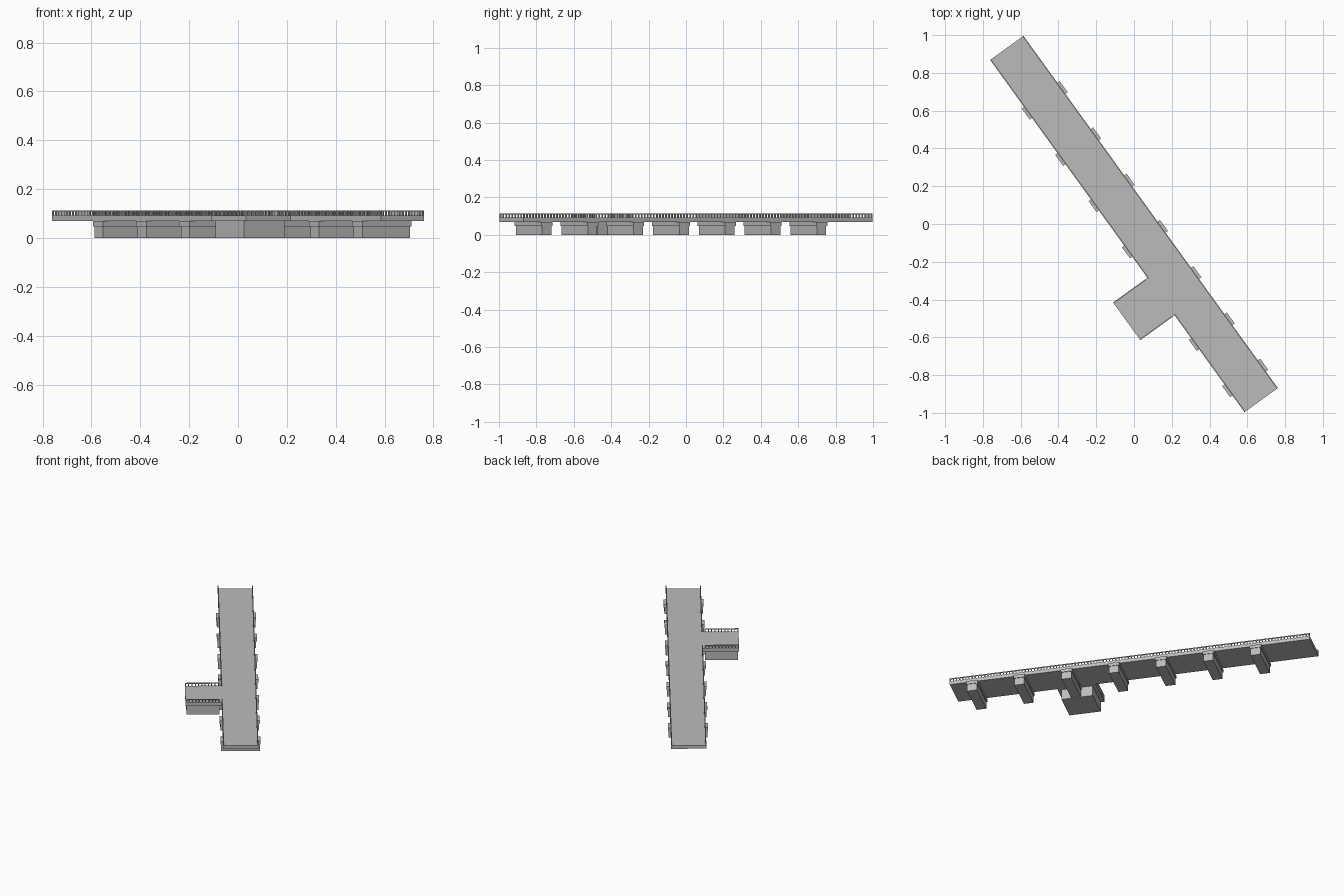
import bpy, bmesh, math
from mathutils import Matrix, Vector

cube = bpy.data.objects.get("Cube")
if cube:
    bpy.data.objects.remove(cube)

# One plain concrete grey for everything
grey = bpy.data.materials.new("concrete grey")
grey.use_nodes = True
COLOUR = (0.5, 0.5, 0.5, 1)
grey.diffuse_color = COLOUR
grey.node_tree.nodes["Principled BSDF"].inputs["Base Color"].default_value = COLOUR

# Bridge frame: s runs along the bridge, t across it towards the side branch
U = Vector((0.5855, -0.8107, 0))
V = Vector((-0.8107, -0.5855, 0))
FRAME = Matrix((U, V, (0, 0, 1))).transposed().to_4x4()

HALF_LEN, HALF_WID = 1.15, 0.109
S0, S1, T_END = 0.272, 0.518, 0.333
DECK_LOW, DECK_TOP, RAIL_TOP = 0.069, 0.092, 0.113
BAR = 0.006


def add_box(bm, s, t, z):
    """Add a box from three (low, high) ranges."""
    size = [b - a for a, b in (s, t, z)]
    mid = [(a + b) / 2 for a, b in (s, t, z)]
    bmesh.ops.create_cube(bm, size=1, matrix=Matrix.Translation(mid) @ Matrix.Diagonal((*size, 1)))


def finish(name, bm):
    bm.transform(FRAME)
    bmesh.ops.recalc_face_normals(bm, faces=bm.faces)
    mesh = bpy.data.meshes.new(name)
    bm.to_mesh(mesh)
    bm.free()
    mesh.materials.append(grey)
    obj = bpy.data.objects.new(name, mesh)
    bpy.context.collection.objects.link(obj)


def railing(name, start, end):
    """Balusters under a handrail, along s or t."""
    bm = bmesh.new()
    a, b = Vector(start), Vector(end)
    count = round((b - a).length / 0.02)
    h = BAR / 2
    for i in range(count + 1):
        p = a.lerp(b, i / count)
        add_box(bm, (p.x - h, p.x + h), (p.y - h, p.y + h), (DECK_TOP, RAIL_TOP - 0.005))
    add_box(bm, (a.x - h, b.x + h), (a.y - h, b.y + h), (RAIL_TOP - 0.005, RAIL_TOP))
    finish(name, bm)


# Deck: T-shaped outline pulled up to a slab
bm = bmesh.new()
outline = [(-HALF_LEN, -HALF_WID), (HALF_LEN, -HALF_WID), (HALF_LEN, HALF_WID), (S1, HALF_WID),
           (S1, T_END), (S0, T_END), (S0, HALF_WID), (-HALF_LEN, HALF_WID)]
face = bm.faces.new([bm.verts.new((s, t, DECK_LOW)) for s, t in outline])
top = bmesh.ops.extrude_face_region(bm, geom=[face])["geom"]
bmesh.ops.translate(bm, vec=(0, 0, DECK_TOP - DECK_LOW),
                    verts=[v for v in top if isinstance(v, bmesh.types.BMVert)])
finish("deck", bm)

# Piers: a wall across the bridge with a slightly wider cap
for i in range(7):
    s = -0.807 + 0.302 * i
    bm = bmesh.new()
    add_box(bm, (s - 0.031, s + 0.031), (-0.12, 0.12), (0, 0.05))
    add_box(bm, (s - 0.036, s + 0.036), (-0.124, 0.124), (0.048, DECK_LOW))
    finish(f"pier_{i + 1}", bm)

# Solid abutment below the side branch
bm = bmesh.new()
add_box(bm, (0.295, 0.495), (0.123, 0.327), (0, DECK_LOW))
finish("branch_abutment", bm)

# Railings along the open edges
e = HALF_WID - BAR / 2
h = BAR / 2
railing("railing_far_side", (-HALF_LEN + h, -e), (HALF_LEN - h, -e))
railing("railing_branch_side_a", (-HALF_LEN + h, e), (S0 + h, e))
railing("railing_branch_side_b", (S1 - h, e), (HALF_LEN - h, e))
railing("branch_railing_a", (S0 + h, e + 0.02), (S0 + h, T_END - h))
railing("branch_railing_b", (S1 - h, e + 0.02), (S1 - h, T_END - h))
